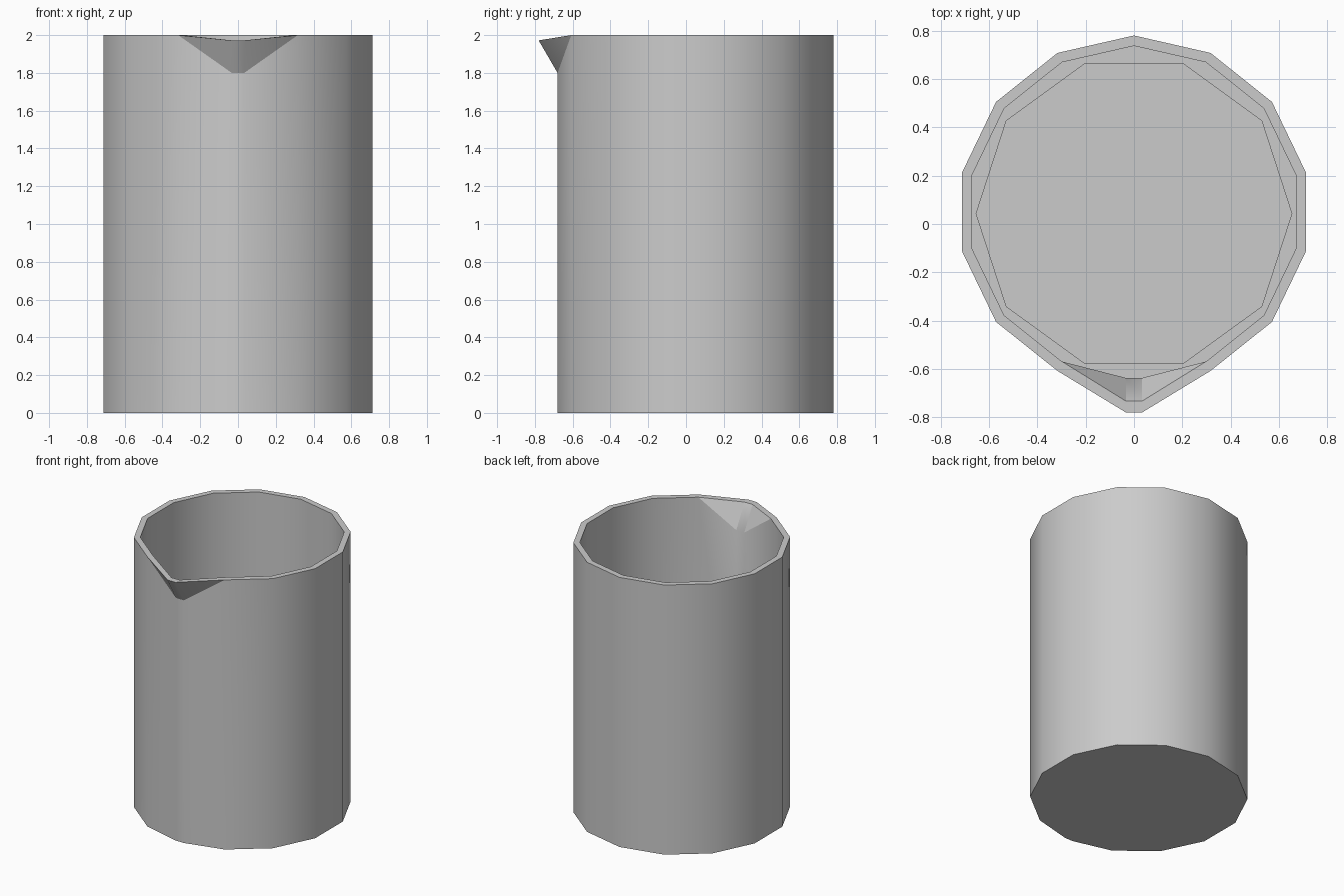
import bpy, bmesh, math

if "Cube" in bpy.data.objects:
    bpy.data.objects.remove(bpy.data.objects["Cube"])

SIDES = 14
CY = 0.05      # body axis, pushed back to balance the spout
H = 2.0


def add_object(name, bm):
    bmesh.ops.recalc_face_normals(bm, faces=bm.faces[:])
    mesh = bpy.data.meshes.new(name)
    bm.to_mesh(mesh)
    bm.free()
    ob = bpy.data.objects.new(name, mesh)
    bpy.context.collection.objects.link(ob)
    bpy.context.view_layer.objects.active = ob
    ob.select_set(True)
    bpy.ops.object.shade_smooth_by_angle(angle=math.radians(30))
    ob.select_set(False)
    return ob


def wall(bm, radius, z0, tip_y):
    """14-sided wall with a pinched pouring lip at the front; returns the rim loop."""
    pts = []
    for k in range(1, SIDES):
        a = -math.pi / 2 + k * math.tau / SIDES
        pts.append((radius * math.cos(a), CY + radius * math.sin(a)))
    front = [(-0.033, CY - radius), (0.033, CY - radius)]
    base = [bm.verts.new((x, y, z0)) for x, y in pts + front]
    top = [bm.verts.new((x, y, H)) for x, y in pts]
    top += [bm.verts.new((x, y, 1.8)) for x, y in front]
    n = len(base)
    for i in range(n):
        j = (i + 1) % n
        bm.faces.new((base[i], base[j], top[j], top[i]))
    bm.faces.new(base)
    # Spout faces
    left, right = [bm.verts.new((x, tip_y, 1.972)) for x, _ in front]
    bm.faces.new((top[-3], top[-2], left))
    bm.faces.new((top[-2], top[-1], right, left))
    bm.faces.new((top[-1], top[0], right))
    return top[:-2] + [left, right]


# Jug shell: outer wall, inner wall and flat rim
bm = bmesh.new()
outer = wall(bm, 0.73, 0.0, -0.78)
inner = wall(bm, 0.687, 0.045, -0.733)
for i in range(len(outer)):
    j = (i + 1) % len(outer)
    bm.faces.new((outer[i], outer[j], inner[j], inner[i]))
add_object("jug", bm)

# Ten-sided liquid surface inside
bm = bmesh.new()
disc = [bm.verts.new((0.655 * math.cos(k * math.tau / 10),
                      0.043 + 0.655 * math.sin(k * math.tau / 10), 0.7)) for k in range(10)]
bm.faces.new(disc)
add_object("liquid_surface", bm)
